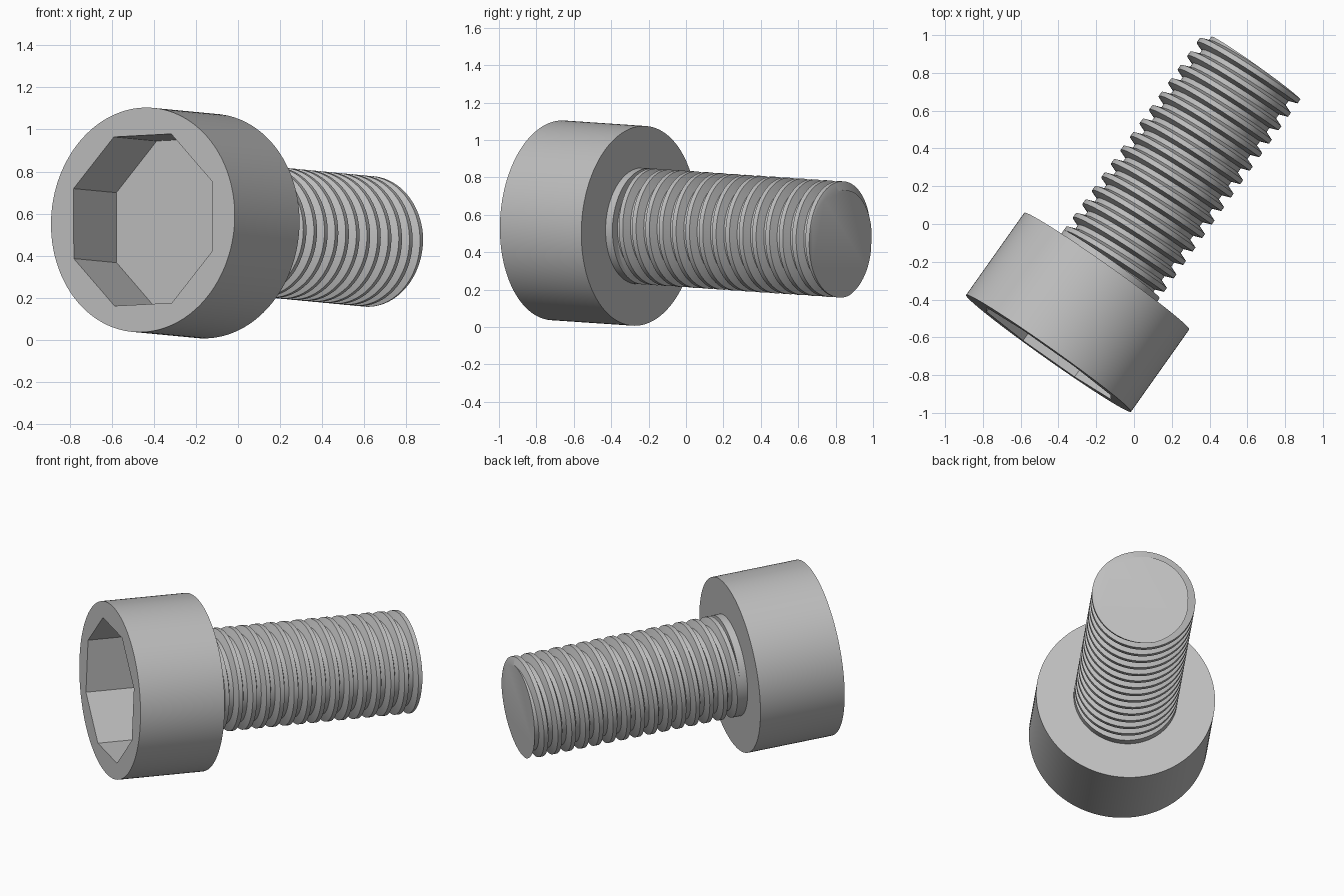
import bpy, bmesh
from math import pi, sin, cos, radians
from mathutils import Vector, Matrix

cube = bpy.data.objects.get("Cube")
if cube:
    bpy.data.objects.remove(cube, do_unlink=True)

# Material
steel = bpy.data.materials.new("grey_steel")
steel.use_nodes = True
colour = (0.52, 0.52, 0.52, 1)
steel.diffuse_color = colour
steel.node_tree.nodes["Principled BSDF"].inputs["Base Color"].default_value = colour

# Placement: local z runs from the open face of the head to the tip
axis = Vector((0.577, 0.815, -0.055)).normalized()
side = Vector((axis.y, -axis.x, 0)).normalized()
frame = Matrix((side, axis.cross(side), axis)).transposed().to_4x4()
frame.translation = (-0.4525, -0.685, 0.57)

HEAD_R, HEAD_H = 0.535, 0.534
SOCKET_R, SOCKET_DEPTH = 0.436, 0.353
CREST_R, ROOT_R, PITCH = 0.311, 0.265, 0.0875
TIP_Z, CREST_Z = 1.87, 1.858
SEGMENTS = 96


def finish(bm, name):
    bmesh.ops.recalc_face_normals(bm, faces=bm.faces)
    mesh = bpy.data.meshes.new(name)
    bm.to_mesh(mesh)
    bm.free()
    mesh.materials.append(steel)
    ob = bpy.data.objects.new(name, mesh)
    bpy.context.collection.objects.link(ob)
    ob.matrix_world = frame
    bpy.ops.object.select_all(action='DESELECT')
    ob.select_set(True)
    bpy.context.view_layer.objects.active = ob
    bpy.ops.object.shade_smooth_by_angle(angle=radians(25))
    return ob


def ring(bm, count, radius, z, turn=0.0):
    return [bm.verts.new((radius * cos(turn + 2 * pi * i / count),
                          radius * sin(turn + 2 * pi * i / count), z))
            for i in range(count)]


def wall(bm, a, b):
    n = len(a)
    for i in range(n):
        j = (i + 1) % n
        bm.faces.new((a[i], a[j], b[j], b[i]))


# Head: cylinder with an eight-sided socket sunk into its open face
bm = bmesh.new()
rim = ring(bm, 128, HEAD_R, 0)
back = ring(bm, 128, HEAD_R, HEAD_H)
mouth = ring(bm, 8, SOCKET_R, 0, radians(-25))
floor = ring(bm, 8, SOCKET_R, SOCKET_DEPTH, radians(-25))
wall(bm, rim, back)
wall(bm, mouth, floor)
bm.faces.new(back)
bm.faces.new(floor)
edges = [bm.edges.get((loop[i - 1], loop[i]))
         for loop in (rim, mouth) for i in range(len(loop))]
bmesh.ops.triangle_fill(bm, edges=edges, use_beauty=True)
finish(bm, "socket_head")

# Short plain collar under the head
bm = bmesh.new()
low = ring(bm, SEGMENTS, CREST_R, HEAD_H - 0.02)
high = ring(bm, SEGMENTS, CREST_R, HEAD_H + 0.045)
wall(bm, low, high)
bm.faces.new(low)
bm.faces.new(high)
finish(bm, "collar")

# Threaded shank: trapezoid tooth wound as a right-handed helix, cut flat at both ends
tooth = [(CREST_R, -0.15), (CREST_R, 0.15), (ROOT_R, 0.35), (ROOT_R, 0.65)]
bm = bmesh.new()
columns = []
for j in range(SEGMENTS):
    a = 2 * pi * j / SEGMENTS
    columns.append([bm.verts.new((r * cos(a), r * sin(a),
                                  CREST_Z + PITCH * (t + dz + j / SEGMENTS)))
                    for t in range(-17, 3) for r, dz in tooth])
for j in range(SEGMENTS):
    last = j == SEGMENTS - 1
    here, there = columns[j], columns[0 if last else j + 1]
    shift = len(tooth) if last else 0
    for k in range(len(here) - 1 - shift):
        bm.faces.new((here[k], there[k + shift], there[k + 1 + shift], here[k + 1]))
for z, direction in ((HEAD_H + 0.01, -1), (TIP_Z, 1)):
    cut = bmesh.ops.bisect_plane(bm, geom=bm.verts[:] + bm.edges[:] + bm.faces[:],
                                 plane_co=(0, 0, z), plane_no=(0, 0, direction),
                                 clear_outer=True)
    edges = [e for e in cut["geom_cut"] if isinstance(e, bmesh.types.BMEdge)]
    bmesh.ops.edgeloop_fill(bm, edges=edges)
finish(bm, "threaded_shank")
